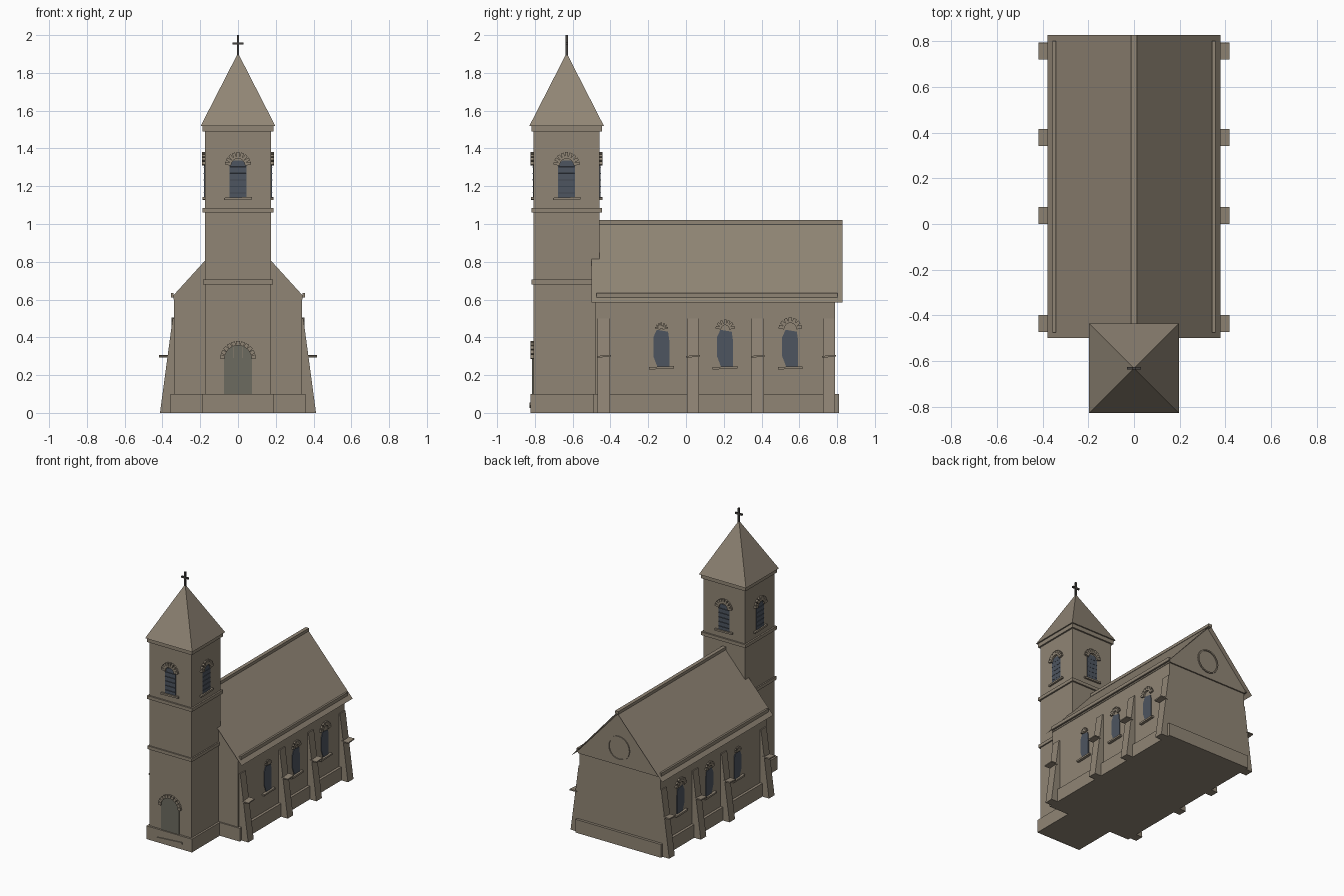
import bpy, bmesh, math
from mathutils import Matrix, Vector

if "Cube" in bpy.data.objects:
    bpy.data.objects.remove(bpy.data.objects["Cube"])


def mat(name, c):
    m = bpy.data.materials.new(name)
    m.diffuse_color = (*c, 1)
    m.use_nodes = True
    m.node_tree.nodes["Principled BSDF"].inputs["Base Color"].default_value = m.diffuse_color
    return m


STONE = mat("stone", (0.28, 0.235, 0.178))
GLASS = mat("window_glass", (0.075, 0.09, 0.115))
DOOR = mat("door_wood", (0.15, 0.145, 0.115))
DARK = mat("iron", (0.06, 0.055, 0.05))
I = Matrix.Identity(4)
TY = -0.632                     # tower centre


def finish(bm, name, m, M=I):
    bmesh.ops.transform(bm, matrix=M, verts=bm.verts)
    bmesh.ops.recalc_face_normals(bm, faces=bm.faces)
    me = bpy.data.meshes.new(name)
    bm.to_mesh(me)
    bm.free()
    me.materials.append(m)
    ob = bpy.data.objects.new(name, me)
    bpy.context.collection.objects.link(ob)
    return ob


def add_box(bm, lo, hi, R=I):
    c = [(a + b) / 2 for a, b in zip(lo, hi)]
    s = [b - a for a, b in zip(lo, hi)]
    bmesh.ops.create_cube(bm, size=1, matrix=Matrix.Translation(c) @ R @ Matrix.Diagonal((*s, 1)))


def box(name, lo, hi, m=STONE, M=I, R=I):
    bm = bmesh.new()
    add_box(bm, lo, hi, R)
    return finish(bm, name, m, M)


def prism(name, pts, y0, y1, m=STONE, M=I):
    """Extrude an (x, z) outline from y0 to y1."""
    bm = bmesh.new()
    f = bm.faces.new([bm.verts.new((x, y0, z)) for x, z in pts])
    g = bmesh.ops.extrude_face_region(bm, geom=[f])
    bmesh.ops.translate(bm, vec=(0, y1 - y0, 0),
                        verts=[v for v in g["geom"] if isinstance(v, bmesh.types.BMVert)])
    return finish(bm, name, m, M)


def arch_stones(name, z, r, size, n, depth, M):
    """Half ring of separate wedge blocks on a wall facing local -y."""
    bm = bmesh.new()
    w = math.pi * r / n * 0.85
    for i in range(n):
        a = math.pi * (i + 0.5) / n
        R = Matrix.Rotation(math.pi / 2 - a, 4, 'Y')
        c = Vector((r * math.cos(a), 0, z + r * math.sin(a)))
        h = Vector((w / 2, depth, size / 2))
        add_box(bm, c - h, c + h, R)
    return finish(bm, name, STONE, M)


def band(name, half, z0, z1):
    box(name, (-half, TY - half, z0), (half, TY + half, z1))


# Tower with plinth, string courses, cornice and spire
band("tower", 0.175, 0, 1.5)
band("tower_plinth", 0.19, 0, 0.1)
band("lower_string_course", 0.185, 0.68, 0.705)
band("upper_string_course", 0.187, 1.06, 1.085)
band("cornice", 0.187, 1.49, 1.52)
bm = bmesh.new()
bmesh.ops.create_cone(bm, cap_ends=True, segments=4, radius1=0.197 * math.sqrt(2), radius2=0, depth=0.385,
                      matrix=Matrix.Translation((0, TY, 1.7125)) @ Matrix.Rotation(math.pi / 4, 4, 'Z'))
finish(bm, "spire", STONE)

# Cross
box("cross_upright", (-0.006, TY - 0.006, 1.89), (0.006, TY + 0.006, 2.0), DARK)
box("cross_bar", (-0.03, TY - 0.006, 1.95), (0.03, TY + 0.006, 1.962), DARK)

# Belfry openings on all four sides
for k in range(4):
    M = Matrix.Translation((0, TY, 0)) @ Matrix.Rotation(k * math.pi / 2, 4, 'Z') @ Matrix.Translation((0, -0.175, 0))
    pane = [(-0.045, 1.14), (0.045, 1.14), (0.045, 1.31), (0.025, 1.335), (-0.025, 1.335), (-0.045, 1.31)]
    prism("belfry_opening", pane, -0.004, 0.01, GLASS, M)
    bm = bmesh.new()
    for j in range(5):
        z = 1.165 + j * 0.034
        add_box(bm, (-0.042, -0.007, z), (0.042, 0.009, z + 0.004), Matrix.Rotation(0.3, 4, 'X'))
    finish(bm, "belfry_louvres", GLASS, M)
    arch_stones("belfry_arch", 1.31, 0.053, 0.034, 9, 0.015, M)
    box("belfry_sill", (-0.073, -0.014, 1.128), (0.073, 0.01, 1.141), M=M, R=Matrix.Rotation(-0.03, 4, 'Y'))

# Door, arched planks, arch stones and doorstep
D = Matrix.Translation((0, TY - 0.175, 0))
box("door", (-0.075, -0.005, 0.0), (0.075, 0.01, 0.29), DOOR, D)
for i in range(6):
    x = -0.0625 + i * 0.025
    top = 0.285 + math.sqrt(0.078 ** 2 - x * x)
    box("door_plank", (x - 0.012, -0.007, 0.1), (x + 0.012, 0.01, top), DOOR, D)
arch_stones("door_arch", 0.285, 0.083, 0.023, 11, 0.015, D)
box("doorstep", (-0.1, -0.022, 0.033), (0.11, 0.0, 0.048), M=D, R=Matrix.Rotation(-0.07, 4, 'Y'))

# Nave body, gables and plinth
box("nave", (-0.338, -0.48, 0), (0.338, 0.79, 0.61))
prism("nave_gables", [(-0.342, 0.60), (0.342, 0.60), (0.342, 0.622), (0, 0.998), (-0.342, 0.622)], -0.484, 0.8)
box("nave_plinth", (-0.358, -0.49, 0), (0.358, 0.81, 0.1))

# Thin roof sheets, ridge cap
for s in (-1, 1):
    bm = bmesh.new()
    bm.faces.new([bm.verts.new(p) for p in
                  ((0, -0.5, 1.01), (s * 0.38, -0.5, 0.584), (s * 0.38, 0.828, 0.584), (0, 0.828, 1.01))])
    finish(bm, "roof_sheet", STONE)
box("ridge_cap", (-0.014, -0.5, 0.998), (0.014, 0.828, 1.02))

# Round window ring in the back gable
bm = bmesh.new()
prof = [(0.081, 0.79), (0.081, 0.807), (0.091, 0.807), (0.091, 0.79)]
vs = [bm.verts.new((r, y, 0)) for r, y in prof]
es = [bm.edges.new((vs[i], vs[(i + 1) % 4])) for i in range(4)]
bmesh.ops.spin(bm, geom=vs + es, axis=(0, 1, 0), cent=(0, 0, 0), angle=2 * math.pi, steps=24, use_duplicate=False)
bmesh.ops.remove_doubles(bm, verts=bm.verts, dist=1e-4)
finish(bm, "back_round_window", STONE, Matrix.Translation((0, 0, 0.73)))

# Gutters, buttresses and side windows on both sides
for s in (-1, 1):
    a, b = sorted((s * 0.342, s * 0.356))
    box("gutter", (a, -0.475, 0.61), (b, 0.802, 0.636))
    for y in (-0.435, 0.037, 0.38, 0.757):
        wedge = [(s * 0.32, 0), (s * 0.413, 0), (s * 0.346, 0.5), (s * 0.32, 0.5)]
        prism("buttress", wedge, y - 0.033, y + 0.033)
        a, b = sorted((s * 0.36, s * 0.418))
        box("buttress_cap", (a, y - 0.037, 0.295), (b, y + 0.037, 0.304), R=Matrix.Rotation(0.07, 4, 'X'))
    for y, r in ((-0.13, 0.02), (0.207, 0.036), (0.552, 0.047)):
        # local frame: wall faces -y, local x runs along the nave
        M = Matrix.Translation((s * 0.338, y, 0)) @ Matrix.Rotation(s * math.pi / 2, 4, 'Z')
        pane = [(-0.025, 0.44), (0.035, 0.43), (0.042, 0.38), (0.042, 0.24),
                (-0.02, 0.24), (-0.043, 0.30), (-0.043, 0.40)]
        if s < 0:
            pane = [(-x, z) for x, z in pane]
        prism("side_window", pane, -0.005, 0.01, GLASS, M)
        arch_stones("side_window_arch", 0.443, r, 0.03, 7, 0.013, M)
        box("side_window_sill", (-0.066, -0.02, 0.232), (0.066, 0.01, 0.245), M=M, R=Matrix.Rotation(-0.03, 4, 'Y'))
